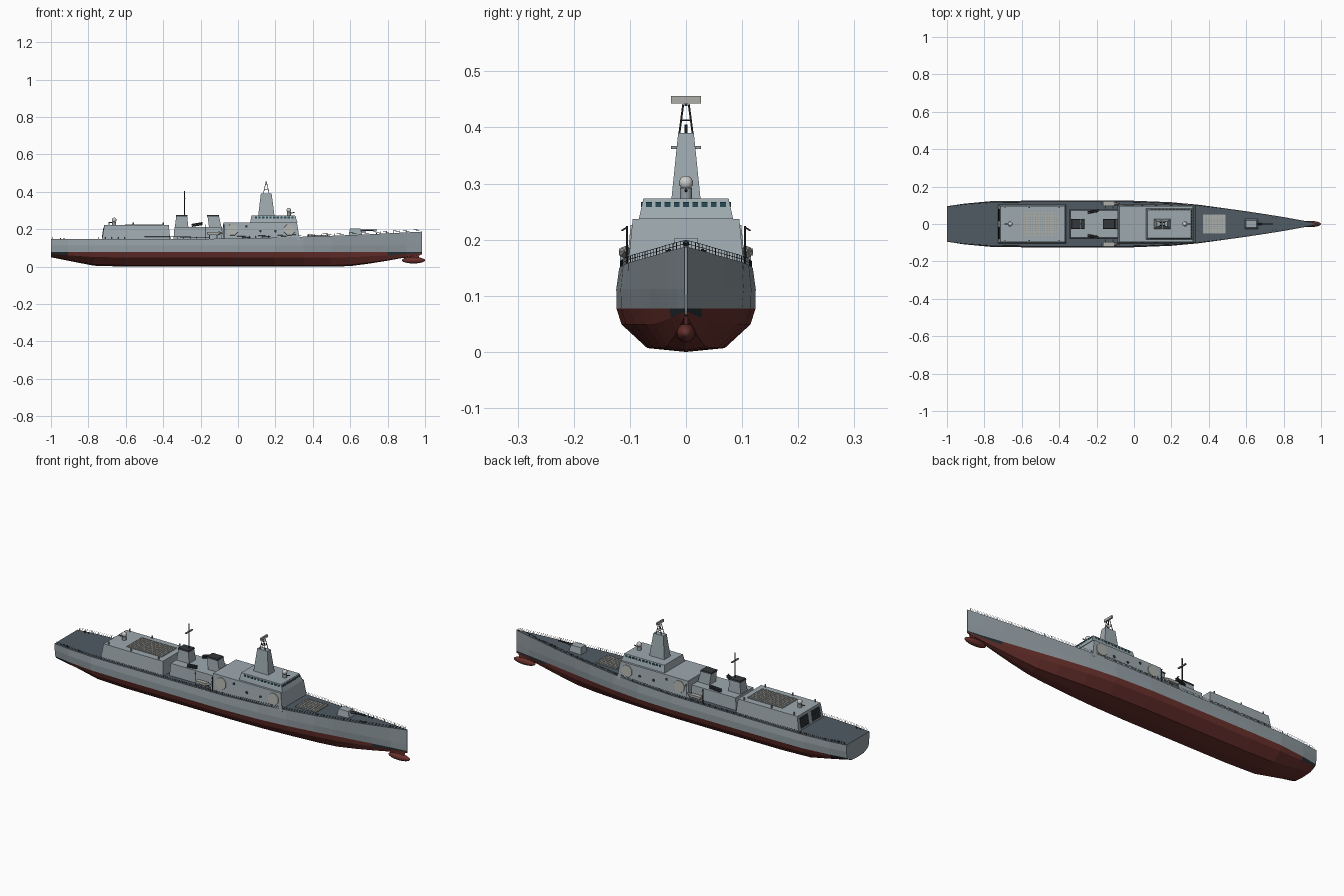
import bpy, bmesh, math
from mathutils import Vector, Matrix

if "Cube" in bpy.data.objects:
    bpy.data.objects.remove(bpy.data.objects["Cube"])


def mat(name, r, g, b):
    m = bpy.data.materials.new(name)
    m.diffuse_color = (r, g, b, 1)
    m.use_nodes = True
    m.node_tree.nodes["Principled BSDF"].inputs["Base Color"].default_value = m.diffuse_color
    return m


GREY = mat("haze_grey", 0.29, 0.34, 0.37)
HOUSE = mat("house_grey", 0.34, 0.40, 0.43)
DECK = mat("deck_slate", 0.08, 0.105, 0.125)
RED = mat("bottom_red", 0.14, 0.03, 0.025)
BOOT = mat("boot_dark", 0.02, 0.03, 0.035)
DARK = mat("dark_metal", 0.035, 0.04, 0.045)
GLASS = mat("window_glass", 0.02, 0.07, 0.09)
PALE = mat("pale_hatch", 0.42, 0.43, 0.40)
WHITE = mat("dome_white", 0.62, 0.64, 0.62)


def finish(name, bm, *mats, smooth=False):
    bmesh.ops.recalc_face_normals(bm, faces=bm.faces)
    me = bpy.data.meshes.new(name)
    bm.to_mesh(me)
    bm.free()
    for m in mats:
        me.materials.append(m)
    if smooth:
        for p in me.polygons:
            p.use_smooth = len(p.vertices) < 5
    ob = bpy.data.objects.new(name, me)
    bpy.context.collection.objects.link(ob)
    return ob


def add_box(bm, x0, x1, y0, y1, z0, z1):
    m = Matrix.Translation(((x0 + x1) / 2, (y0 + y1) / 2, (z0 + z1) / 2)) @ \
        Matrix.Diagonal((x1 - x0, y1 - y0, z1 - z0, 1))
    bmesh.ops.create_cube(bm, size=1, matrix=m)


def add_rod(bm, a, b, r, n=6, r2=None):
    a, b = Vector(a), Vector(b)
    d = b - a
    m = Matrix.Translation((a + b) / 2) @ d.to_track_quat('Z', 'Y').to_matrix().to_4x4()
    bmesh.ops.create_cone(bm, cap_ends=True, segments=n, radius1=r,
                          radius2=r if r2 is None else r2, depth=d.length, matrix=m)


def boxes(name, items, m):
    bm = bmesh.new()
    for it in items:
        add_box(bm, *it)
    return finish(name, bm, m)


def rods(name, items, m, n=6, smooth=False):
    bm = bmesh.new()
    for a, b, r in items:
        add_rod(bm, a, b, r, n)
    return finish(name, bm, m, smooth=smooth)


def frustum(name, x0, x1, y, z0, X0, X1, Y, z1, m):
    bm = bmesh.new()
    lo = [bm.verts.new(p) for p in ((x0, -y, z0), (x1, -y, z0), (x1, y, z0), (x0, y, z0))]
    hi = [bm.verts.new(p) for p in ((X0, -Y, z1), (X1, -Y, z1), (X1, Y, z1), (X0, Y, z1))]
    bm.faces.new(lo)
    bm.faces.new(hi)
    for i in range(4):
        j = (i + 1) % 4
        bm.faces.new((lo[i], lo[j], hi[j], hi[i]))
    return finish(name, bm, m)


# Hull stations: x, half beam at deck, keel z, deck z, waterline beam factor
ST = [(-1, .095, .05, .147, .94), (-.91, .107, .032, .147, .98), (-.77, .117, .005, .147, 1.03),
      (-.6, .119, 0, .147, 1.04), (-.3, .119, 0, .148, 1.04), (0, .119, 0, .15, 1.04),
      (.2, .112, 0, .155, 1.03), (.35, .1, 0, .16, 1.0), (.5, .082, 0, .165, .95),
      (.6, .068, .003, .169, .9), (.7, .053, .016, .173, .85), (.8, .037, .032, .178, .78),
      (.9, .019, .05, .183, .7), (.985, .0025, .065, .187, .8)]
WL = 0.077
bm = bmesh.new()
rings = []
for x, b, k, d, w in ST:
    dz = WL - k
    half = [(b, d), (b * (1 + w) / 2 + .003 * b / .12, .112), (b * w, WL),
            (b * w * .93, k + dz * .64), (b * w * .56, k + dz * .09)]
    pts = half + [(0, k)] + [(-y, z) for y, z in reversed(half)]
    rings.append([bm.verts.new((x, y, z)) for y, z in pts])
for i in range(len(rings) - 1):
    for j in range(11):
        n = (j + 1) % 11
        f = bm.faces.new((rings[i][j], rings[i][n], rings[i + 1][n], rings[i + 1][j]))
        end = i == 0 or i >= 11
        f.material_index = (1 if j == 10 else 0 if j in (0, 1, 8, 9)
                            else 3 if end and j in (2, 7) else 2)
bm.faces.new(rings[0])
bm.faces.new(rings[-1])
hull = finish("hull", bm, GREY, DECK, RED, BOOT)

# Sonar dome under the bow
bm = bmesh.new()
bmesh.ops.create_uvsphere(bm, u_segments=20, v_segments=12, radius=1,
                          matrix=Matrix.Translation((.938, 0, .034)) @ Matrix.Diagonal((.062, .017, .017, 1)))
finish("sonar_dome", bm, RED, smooth=True)
frustum("dome_strut", .89, .96, .004, .035, .88, .975, .003, .07, RED)


def edge(x):
    for a, b in zip(ST, ST[1:]):
        if a[0] <= x <= b[0]:
            t = (x - a[0]) / (b[0] - a[0])
            return a[1] + t * (b[1] - a[1]), a[3] + t * (b[3] - a[3])


# Deck-edge railings with two wires
rail = []
xs = [-.99 + i * 1.96 / 56 for i in range(57)]
for s in (-1, 1):
    pts = [Vector((x, s * (edge(x)[0] - .002), edge(x)[1])) for x in xs]
    for p in pts:
        rail.append((p, p + Vector((0, 0, .012)), .0006))
    for a, b in zip(pts, pts[1:]):
        for h in (.006, .012):
            up = Vector((0, 0, h))
            rail.append((a + up, b + up, .0005))
rods("deck_railing", rail, DARK, 4)

# Superstructure blocks
frustum("forward_deckhouse", -.09, .33, .104, .145, -.078, .315, .095, .237, HOUSE)
frustum("bridge", .065, .318, .084, .237, .072, .305, .076, .273, HOUSE)
frustum("midship_house", -.345, -.085, .078, .145, -.34, -.085, .073, .211, HOUSE)
frustum("hangar", -.727, -.362, .104, .145, -.715, -.37, .096, .222, HOUSE)
frustum("mast_tower", .108, .195, .026, .272, .122, .18, .014, .39, HOUSE)
frustum("aft_stack", -.338, -.265, .028, .21, -.33, -.272, .024, .27, HOUSE)
frustum("aft_stack_cap", -.333, -.269, .026, .268, -.331, -.271, .024, .276, DARK)
frustum("fore_stack", -.155, -.088, .028, .21, -.163, -.102, .024, .27, HOUSE)
frustum("fore_stack_cap", -.165, -.1, .026, .268, -.165, -.103, .024, .276, DARK)

# Bridge windows: front row and side rows
win = [(.306, .3105, y * .0165 - .005, y * .0165 + .005, .2585, .2675) for y in range(-4, 5)]
for s in (-1, 1):
    win += [(x, x + .012, s * .0778 - .002, s * .0778 + .002, .2585, .2675)
            for x in [.09 + i * .0195 for i in range(11)]]
boxes("bridge_windows", win, GLASS)

# Hangar doors on the aft face
for s, nm in ((-1, "right"), (1, "left")):
    ob = boxes("hangar_door_" + nm, [(-.002, .002, -.033, .033, -.027, .027)], DARK)
    ob.location = (-.7218, s * .048, .182)
    ob.rotation_euler[1] = math.atan(.012 / .077)
    bars = boxes("door_ribs_" + nm, [(-.003, .003, -.033, .033, z - .001, z + .001)
                                     for z in (-.018, -.006, .006, .018)], BOOT)
    bars.location, bars.rotation_euler = ob.location, ob.rotation_euler

# Octagonal radar panels and round side ports on the deckhouse walls
for s in (-1, 1):
    tilt = Matrix.Rotation(s * -(math.pi / 2 - math.atan(.009 / .092)), 4, 'X')
    for nm, r, n, m, spots in (("radar_panel", .033, 8, PALE, ((-.03, .197), (.275, .197))),
                               ("side_port", .007, 12, DARK, ((.045, .215), (.12, .19), (.2, .19)))):
        bm = bmesh.new()
        for x, z in spots:
            y = .104 - (z - .145) * .009 / .092
            bmesh.ops.create_cone(bm, cap_ends=True, segments=n, radius1=r, radius2=r * .95, depth=.005,
                                  matrix=Matrix.Translation((x, s * y, z)) @ tilt @ Matrix.Rotation(math.pi / n, 4, 'Z'))
        finish(nm, bm, m)


# Vertical launch cells
def launcher(name, x0, x1, y, z, nx, ny):
    boxes(name + "_base", [(x0, x1, -y, y, z - .01, z + .003)], GREY)
    dx, dy = (x1 - x0) / nx, 2 * y / ny
    boxes(name + "_hatches", [(x0 + dx * (i + .1), x0 + dx * (i + .9), -y + dy * (j + .1), -y + dy * (j + .9),
                              z, z + .0055) for i in range(nx) for j in range(ny)], PALE)


launcher("aft_launcher", -.605, -.4, .062, .221, 16, 10)
launcher("fore_launcher", .37, .49, .05, .164, 8, 8)

# Main gun
frustum("gun_turret", .593, .665, .026, .168, .598, .655, .02, .203, HOUSE)
rods("gun_barrel", [((.65, 0, .193), (.742, 0, .196), .0035), ((.655, 0, .193), (.685, 0, .194), .0055)],
     DARK, 10, True)


# Close-in guns with domes
def close_in_gun(name, x, z, d):
    rods(name + "_base", [((x, 0, z), (x, 0, z + .02), .011)], GREY, 16, True)
    rods(name + "_barrel", [((x, 0, z + .014), (x + .03 * d, 0, z + .017), .0025)], DARK, 8)
    bm = bmesh.new()
    bmesh.ops.create_uvsphere(bm, u_segments=16, v_segments=10, radius=.0125,
                              matrix=Matrix.Translation((x, 0, z + .0295)))
    finish(name + "_dome", bm, WHITE, smooth=True)


close_in_gun("fore_close_gun", .272, .272, 1)
close_in_gun("aft_close_gun", -.662, .22, -1)

# Lattice top of the mast with its search radar
legs = []
for sx in (-1, 1):
    for sy in (-1, 1):
        legs.append(((.151 + sx * .016, sy * .012, .388), (.151 + sx * .004, sy * .005, .441), .0017))
for s in (-1, 1):
    legs.append(((.151 + s * .01, -.009, .413), (.151 + s * .01, .009, .413), .0013))
    legs.append(((.141, s * .009, .413), (.161, s * .009, .413), .0013))
legs.append(((.151, 0, .438), (.151, 0, .456), .003))
rods("mast_lattice", legs, DARK)
boxes("search_radar", [(.147, .155, -.027, .027, .443, .456)], PALE)

# Pole mast on the aft stack
rods("pole_mast", [((-.285, 0, .27), (-.285, 0, .405), .0028)], DARK, 8)
boxes("pole_yard", [(-.289, -.281, -.027, .027, .362, .367)], GREY)

# Inclined missile tubes amidships
tubes = []
for s in (-1, 1):
    for i in range(2):
        for j in range(2):
            y, z = s * (.062 + i * .0085), .216 + j * .0085
            tubes.append(((-.247, y - s * .004, z), (-.19, y + s * .006, z + .01), .004))
rods("missile_tubes", tubes, DARK, 10)

# Boats, cradles and davits on each side
for s in (-1, 1):
    bm = bmesh.new()
    add_box(bm, -.165, -.105, s * .108 - .011, s * .108 + .011, .172, .184)
    add_rod(bm, (-.105, s * .108, .178), (-.082, s * .108, .181), .011, 8, .002)
    finish("boat", bm, PALE)
    boxes("boat_cradle", [(x, x + .006, s * .1 - .018, s * .1 + .016, .147, .173) for x in (-.155, -.115)], GREY)
    dav = []
    for x in (-.172, -.075):
        dav += [((x, s * .105, .147), (x, s * .105, .224), .0018),
                ((x, s * .105, .222), (x, s * .115, .216), .0015)]
    rods("boat_davits", dav, DARK)

# Small posts on the hangar roof, and mooring bollards
rods("roof_posts", [((x, s * .088, .22), (x, s * .088, .236), .0035)
                    for x in (-.69, -.56, -.4) for s in (-1, 1)], GREY, 8)
rods("bollards", [((x, s * (edge(x)[0] - .014), edge(x)[1] - .002), (x, s * (edge(x)[0] - .014), edge(x)[1] + .007), .003)
                  for x in (-.95, -.93, .74, .76) for s in (-1, 1)], DARK, 8)
